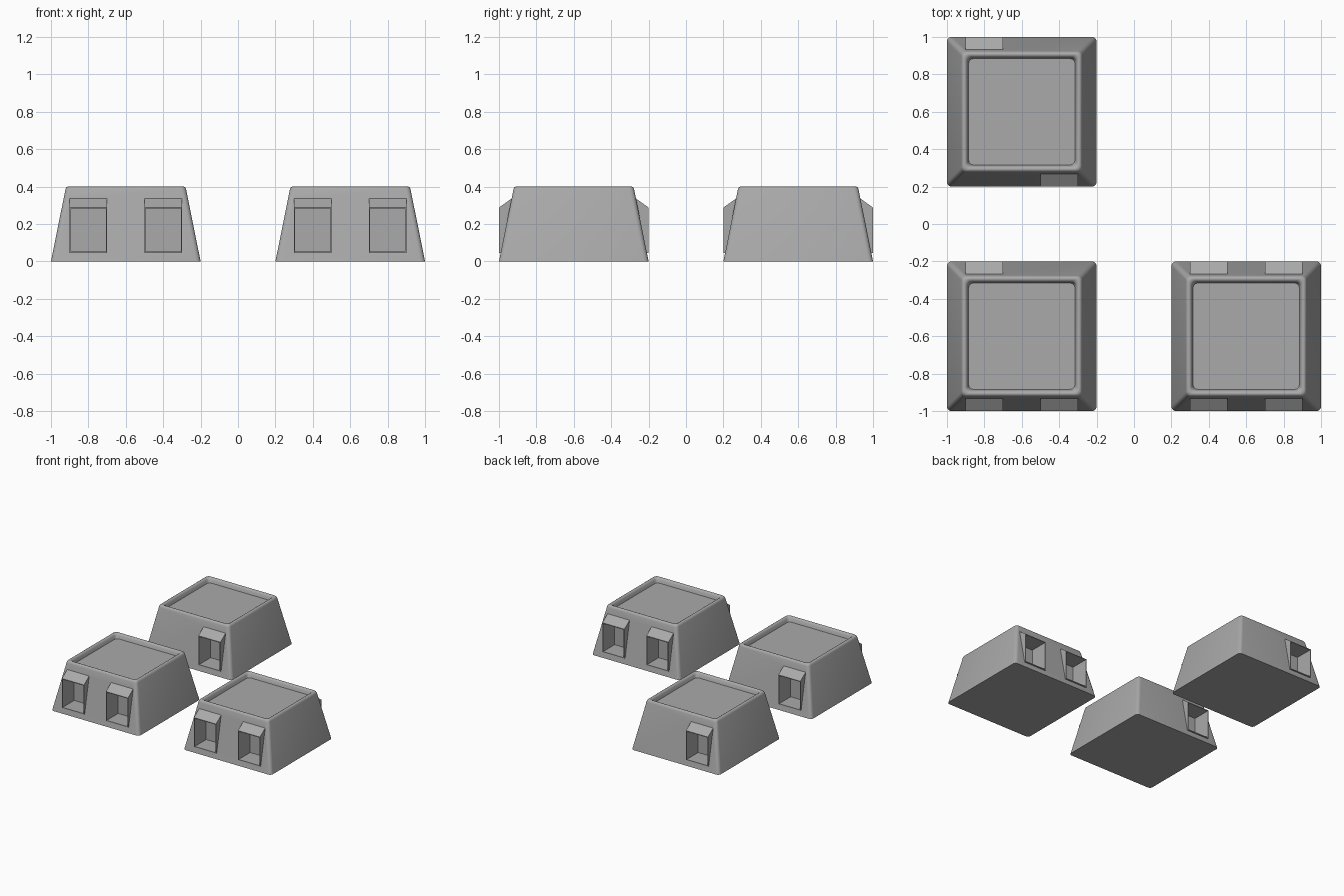
import bpy, bmesh, math

cube = bpy.data.objects.get("Cube")
if cube:
    bpy.data.objects.remove(cube, do_unlink=True)

grey = bpy.data.materials.new("stone grey")
grey.use_nodes = True
colour = (0.4, 0.4, 0.4, 1)
grey.diffuse_color = colour
grey.node_tree.nodes["Principled BSDF"].inputs["Base Color"].default_value = colour


def make_object(name, bm):
    bmesh.ops.recalc_face_normals(bm, faces=bm.faces)
    mesh = bpy.data.meshes.new(name)
    bm.to_mesh(mesh)
    bm.free()
    mesh.materials.append(grey)
    obj = bpy.data.objects.new(name, mesh)
    bpy.context.scene.collection.objects.link(obj)
    return obj


def rounded_square(half, radius, steps=4):
    points = []
    for quarter in range(4):
        mid = math.radians(45 + 90 * quarter)
        cx = math.copysign(half - radius, math.cos(mid))
        cy = math.copysign(half - radius, math.sin(mid))
        for i in range(steps + 1):
            a = math.radians(90 * quarter + 90 * i / steps)
            points.append((cx + radius * math.cos(a), cy + radius * math.sin(a)))
    return points


def block_body(name, cx, cy):
    # tapered wall, rolled rim and sunken top: (half width, height)
    profile = [(0.4, 0), (0.323, 0.383), (0.319, 0.394), (0.311, 0.4),
               (0.304, 0.4), (0.296, 0.396), (0.291, 0.387), (0.284, 0.362)]
    bm = bmesh.new()
    rings = [[bm.verts.new((cx + x, cy + y, z)) for x, y in rounded_square(h, 0.025)]
             for h, z in profile]
    n = len(rings[0])
    for low, high in zip(rings, rings[1:]):
        for i in range(n):
            j = (i + 1) % n
            bm.faces.new((low[i], low[j], high[j], high[i]))
    bm.faces.new(rings[0])
    bm.faces.new(rings[-1])
    return make_object(name, bm)


def prism(name, cx, cy, width, side, outline):
    # outline holds (distance out from block centre, height)
    bm = bmesh.new()
    ends = [[bm.verts.new((cx + s * width / 2, cy + side * d, z)) for d, z in outline]
            for s in (-1, 1)]
    n = len(outline)
    for i in range(n):
        j = (i + 1) % n
        bm.faces.new((ends[0][i], ends[0][j], ends[1][j], ends[1][i]))
    for end in ends:
        bm.faces.new(end)
    return make_object(name, bm)


def boolean(target, tool, operation):
    mod = target.modifiers.new(operation, 'BOOLEAN')
    mod.operation = operation
    mod.solver = 'EXACT'
    mod.object = tool
    bpy.context.view_layer.objects.active = target
    bpy.ops.object.modifier_apply(modifier=mod.name)
    bpy.data.objects.remove(tool, do_unlink=True)


HOOD = [(0.4, 0.045), (0.4, 0.288), (0.32, 0.345), (0.3, 0.045)]
RECESS = [(0.45, 0.052), (0.45, 0.282), (0.25, 0.282), (0.25, 0.052)]

# name, centre, hooded alcoves as (x offset, side)
blocks = [
    ("front_right_block", -0.6, -0.6, [(-0.2, -1), (0.2, -1), (-0.2, 1)]),
    ("front_left_block", 0.6, -0.6, [(-0.2, -1), (0.2, -1), (-0.2, 1), (0.2, 1)]),
    ("back_right_block", -0.6, 0.6, [(0.2, -1), (-0.2, 1)]),
]
for name, cx, cy, alcoves in blocks:
    body = block_body(name, cx, cy)
    for dx, side in alcoves:
        boolean(body, prism("hood", cx + dx, cy, 0.2, side, HOOD), 'UNION')
        boolean(body, prism("recess", cx + dx, cy, 0.188, side, RECESS), 'DIFFERENCE')
    bpy.ops.object.select_all(action='DESELECT')
    body.select_set(True)
    bpy.context.view_layer.objects.active = body
    bpy.ops.object.shade_smooth_by_angle(angle=math.radians(35))
